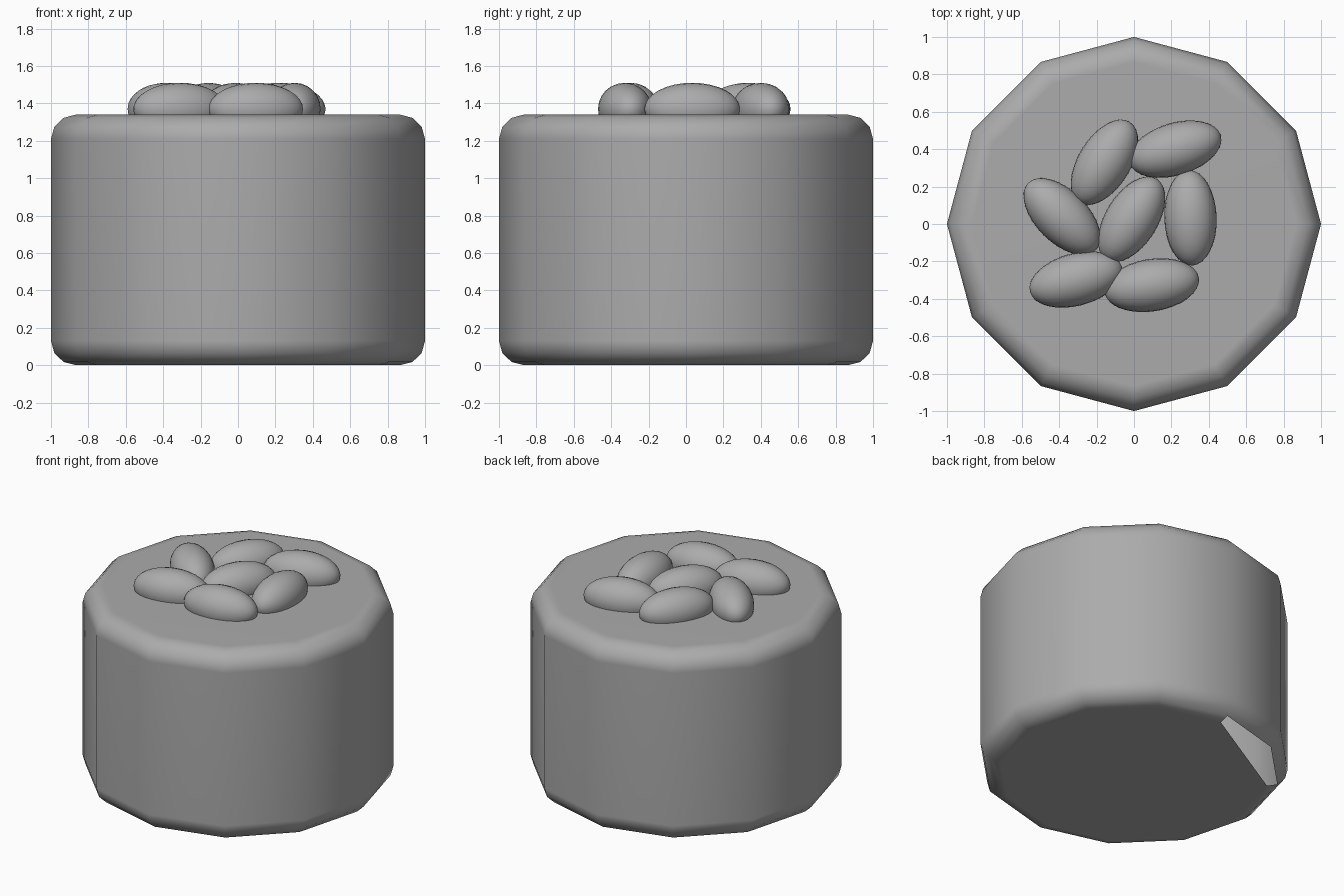
import bpy
import bmesh
from math import radians
from mathutils import Matrix, Vector

cube = bpy.data.objects.get("Cube")
if cube:
    bpy.data.objects.remove(cube, do_unlink=True)

grey = bpy.data.materials.new("mid_grey")
grey.use_nodes = True
color = (0.41, 0.41, 0.41, 1)
grey.diffuse_color = color
grey.node_tree.nodes["Principled BSDF"].inputs["Base Color"].default_value = color


def finish(bm, name):
    """Turn a bmesh into a smooth-shaded grey object."""
    mesh = bpy.data.meshes.new(name)
    for face in bm.faces:
        face.smooth = True
    bm.to_mesh(mesh)
    bm.free()
    mesh.materials.append(grey)
    obj = bpy.data.objects.new(name, mesh)
    bpy.context.collection.objects.link(obj)
    return obj


HEIGHT = 1.34

# Twelve-sided body with rounded rims
bm = bmesh.new()
bmesh.ops.create_cone(bm, cap_ends=True, segments=12, radius1=1, radius2=1,
                      depth=HEIGHT,
                      matrix=Matrix.Translation((0, 0, HEIGHT / 2))
                      @ Matrix.Rotation(radians(90), 4, "Z"))
rims = [e for e in bm.edges if abs(e.verts[0].co.z - e.verts[1].co.z) < 0.01]
bmesh.ops.bevel(bm, geom=rims, offset=0.13, segments=3, profile=0.5,
                affect="EDGES")

# Small opening at the back of the underside: one corner of the base is cut off
base = min(bm.faces, key=lambda f: f.calc_center_median().z)
toward_back_right = Vector((-0.5, 0.866, 0))
corner = max(base.verts, key=lambda v: v.co.dot(toward_back_right))
kept = [v for v in base.verts if v != corner]
bmesh.ops.delete(bm, geom=[corner], context="VERTS")
bm.faces.new(kept)
body = finish(bm, "body")

# Keep the caps and walls evenly shaded next to the rounded rims
body.modifiers.new("even_shading", "WEIGHTED_NORMAL")

# Oval nuts half sunk into the top: x, y, heading in degrees
nuts = [(-0.158, 0.33, 58), (0.22, 0.40, 17), (0.302, 0.033, 92),
        (0.095, -0.327, 9), (-0.31, -0.297, 15), (-0.385, 0.04, 135),
        (-0.013, 0.025, 58)]
for i, (x, y, heading) in enumerate(nuts, 1):
    bm = bmesh.new()
    # Poles lie along the long axis
    bmesh.ops.create_uvsphere(bm, u_segments=24, v_segments=16, radius=1,
                              matrix=Matrix.Rotation(radians(90), 4, "Y"))
    bmesh.ops.scale(bm, vec=(0.255, 0.14, 0.14), verts=bm.verts)
    nut = finish(bm, f"nut_{i}")
    nut.location = (x, y, HEIGHT + 0.03)
    nut.rotation_euler.z = radians(heading)
